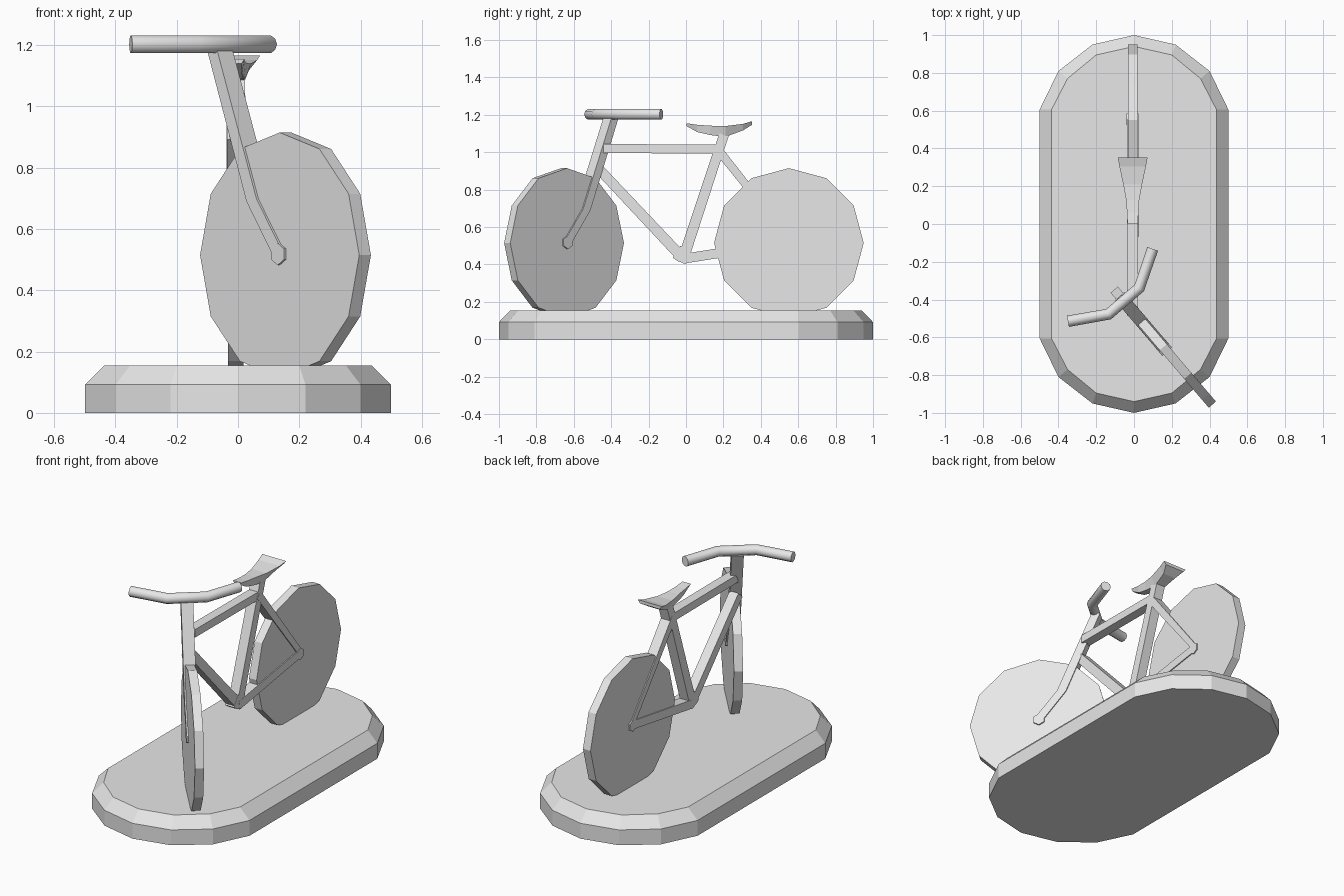
import bpy, bmesh, math
from mathutils import Matrix, Vector

if "Cube" in bpy.data.objects:
    bpy.data.objects.remove(bpy.data.objects["Cube"])

grey = bpy.data.materials.new("plain_grey")
grey.diffuse_color = (0.8, 0.8, 0.8, 1)
grey.use_nodes = True
grey.node_tree.nodes["Principled BSDF"].inputs["Base Color"].default_value = grey.diffuse_color

BIKE = Matrix.Translation((-0.007, 0, 0))
STEER = Matrix.Translation((0.155, -0.652, 0)) @ Matrix.Rotation(math.radians(40.5), 4, 'Z')


def loft(name, rings, matrix=Matrix()):
    """Skin a row of equal-sized closed rings and cap both ends."""
    bm = bmesh.new()
    rows = [[bm.verts.new(matrix @ Vector(p)) for p in ring] for ring in rings]
    n = len(rows[0])
    for a, b in zip(rows, rows[1:]):
        for i in range(n):
            j = (i + 1) % n
            bm.faces.new((a[i], a[j], b[j], b[i]))
    bm.faces.new(rows[0])
    bm.faces.new(rows[-1])
    bmesh.ops.recalc_face_normals(bm, faces=bm.faces[:])
    mesh = bpy.data.meshes.new(name)
    bm.to_mesh(mesh)
    bm.free()
    mesh.materials.append(grey)
    ob = bpy.data.objects.new(name, mesh)
    bpy.context.collection.objects.link(ob)
    return ob


def slab(name, outline, width, matrix):
    """Side outline (y, z) extruded evenly across x."""
    return loft(name, [[(s * width / 2, y, z) for y, z in outline] for s in (-1, 1)], matrix)


def disc(name, y, z, r, sides, width, matrix):
    pts = [(y + r * math.sin(math.tau * i / sides), z + r * math.cos(math.tau * i / sides))
           for i in range(sides)]
    return slab(name, pts, width, matrix)


def beam(name, p, q, d0, d1, width):
    """Tapered rectangular frame tube from p to q, given as (y, z)."""
    p, q = Vector(p), Vector(q)
    d = (q - p).normalized()
    n = Vector((-d.y, d.x))
    slab(name, [p + n * d0 / 2, q + n * d1 / 2, q - n * d1 / 2, p - n * d0 / 2], width, BIKE)


# Stadium-shaped plinth with a sloped upper edge
def stadium(corners, z):
    half = corners + [(-x, y) for x, y in corners[-2::-1]]
    return [(x, y, z) for x, y in half] + [(-x, -y, z) for x, y in half]


outer = [(0.5, 0.605), (0.4, 0.81), (0.22, 0.95), (0, 1)]
inner = [(0.437, 0.605), (0.352, 0.77), (0.2, 0.895), (0, 0.94)]
loft("plinth", [stadium(outer, 0), stadium(outer, 0.092), stadium(inner, 0.155)])

# Wheels and hubs
disc("rear_wheel", 0.55, 0.515, 0.4, 12, 0.05, BIKE)
disc("front_wheel", 0, 0.515, 0.4, 12, 0.05, STEER)
disc("rear_hub", 0.555, 0.518, 0.036, 6, 0.064, BIKE)
disc("front_hub", 0, 0.518, 0.036, 6, 0.068, STEER)

# Frame tubes
beam("top_tube", (-0.44, 1.02), (0.18, 1.017), 0.048, 0.048, 0.058)
beam("seat_tube", (-0.012, 0.44), (0.205, 1.1), 0.058, 0.052, 0.06)
beam("down_tube", (-0.465, 0.91), (-0.02, 0.437), 0.053, 0.057, 0.058)
beam("chain_stay", (-0.02, 0.43), (0.555, 0.52), 0.052, 0.05, 0.062)
beam("seat_stay", (0.165, 1.022), (0.56, 0.525), 0.046, 0.036, 0.062)
slab("crank_joint", [(-0.07, 0.436), (-0.045, 0.418), (0, 0.403), (0.03, 0.44), (-0.03, 0.5)],
     0.06, BIKE)

# Fork with steering column, bent toward the hub
slab("fork", [(0.355, 1.185), (0.305, 1.185), (0.106, 0.697), (-0.018, 0.535),
              (0.012, 0.497), (0.157, 0.69)], 0.067, STEER)

# Saddle: y, top half width, top z, bottom half width, bottom z
stations = [(0.003, 0.028, 1.155, 0.018, 1.14), (0.06, 0.03, 1.147, 0.02, 1.108),
            (0.13, 0.035, 1.142, 0.025, 1.092), (0.21, 0.05, 1.14, 0.028, 1.082),
            (0.305, 0.07, 1.152, 0.042, 1.117), (0.353, 0.079, 1.166, 0.065, 1.147)]
loft("saddle", [[(-t, y, zt), (t, y, zt), (b, y, zb), (-b, y, zb)]
                for y, t, zt, b, zb in stations], BIKE)

# Handlebar: swept tube with two bends
path = [(-0.295, 0.432), (-0.107, 0.321), (0.107, 0.321), (0.295, 0.432)]
points = [Vector((x, y, 1.203)) for x, y in path]
rings = []
for i, p in enumerate(points):
    back = (p - points[max(i - 1, 0)]).normalized()
    ahead = (points[min(i + 1, 3)] - p).normalized()
    t = (back + ahead).normalized()
    side = Vector((-t.y, t.x, 0))
    rings.append([p + 0.03 * (side * math.cos(a) + Vector((0, 0, 1)) * math.sin(a))
                  for a in [math.tau * k / 10 for k in range(10)]])
bar = loft("handlebar", rings, STEER)
bpy.context.view_layer.objects.active = bar
bar.select_set(True)
bpy.ops.object.shade_smooth_by_angle(angle=math.radians(40))
